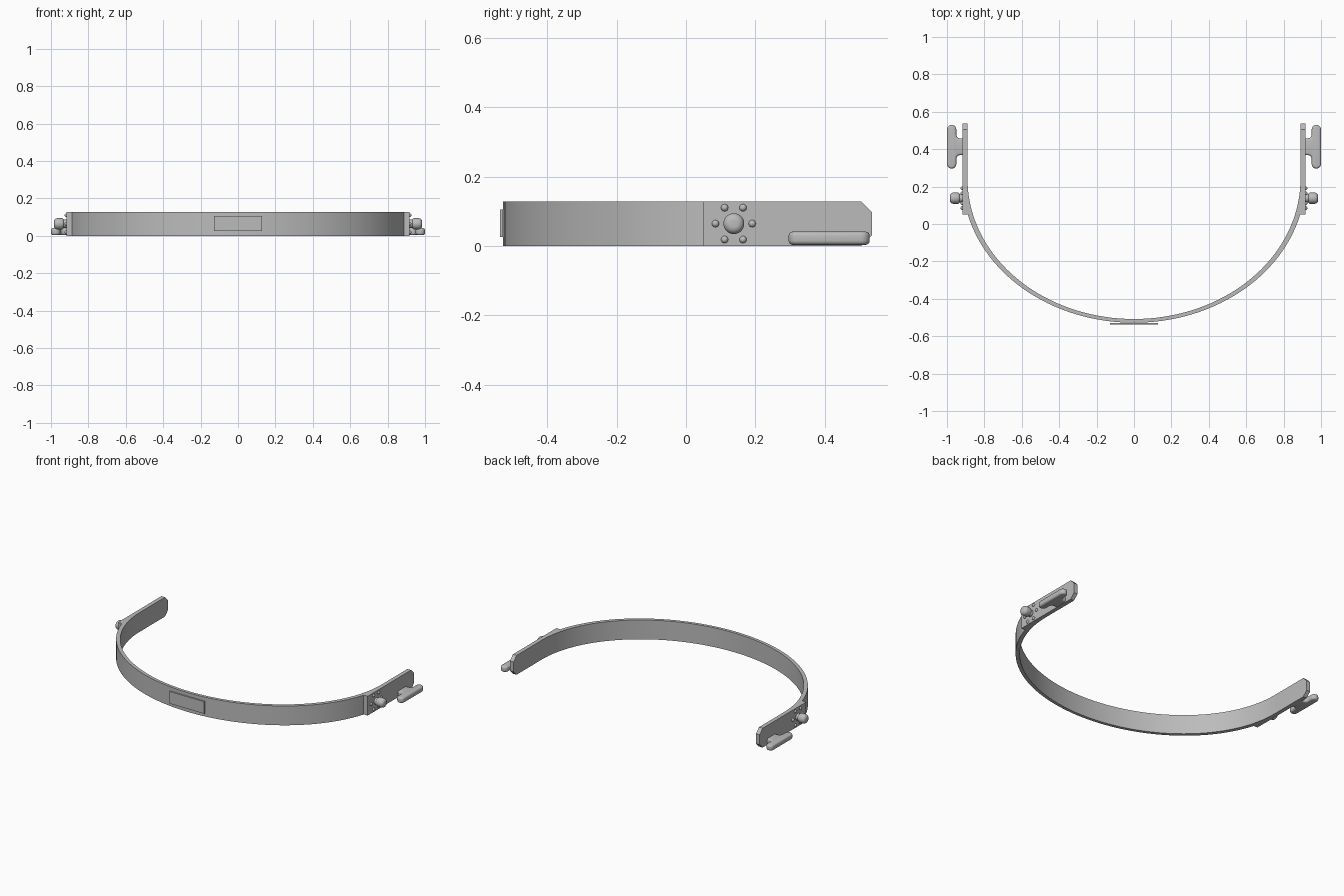
import bpy
import bmesh
from math import cos, sin, pi, radians
from mathutils import Vector, Matrix

if "Cube" in bpy.data.objects:
    bpy.data.objects.remove(bpy.data.objects["Cube"], do_unlink=True)

GREY = (0.5, 0.5, 0.5, 1)
grey = bpy.data.materials.new("plain grey")
grey.diffuse_color = GREY
grey.use_nodes = True
grey.node_tree.nodes["Principled BSDF"].inputs["Base Color"].default_value = GREY

HEIGHT = 0.128
ARM_IN, ARM_OUT = 0.89, 0.917
JOIN_Y, END_Y = 0.24, 0.537


def finish(bm, name, mirrored=True):
    """Turn a bmesh into a shaded object, optionally mirrored across x."""
    bmesh.ops.recalc_face_normals(bm, faces=bm.faces)
    mesh = bpy.data.meshes.new(name)
    bm.to_mesh(mesh)
    bm.free()
    mesh.materials.append(grey)
    obj = bpy.data.objects.new(name, mesh)
    bpy.context.collection.objects.link(obj)
    bpy.ops.object.select_all(action='DESELECT')
    obj.select_set(True)
    bpy.context.view_layer.objects.active = obj
    bpy.ops.object.shade_smooth_by_angle(angle=radians(35))
    if mirrored:
        obj.modifiers.new("Mirror", 'MIRROR').use_axis[0] = True
    return obj


def prism(points, depth):
    """Extrude a closed outline of 3D points along a depth vector."""
    bm = bmesh.new()
    face = bm.faces.new([bm.verts.new(p) for p in points])
    new = bmesh.ops.extrude_face_region(bm, geom=[face])["geom"]
    verts = [v for v in new if isinstance(v, bmesh.types.BMVert)]
    bmesh.ops.translate(bm, verts=verts, vec=depth)
    return bm


def arc(cx, cy, rx, ry, start, end, steps):
    angles = [radians(start + (end - start) * i / steps) for i in range(steps + 1)]
    return [(cx + rx * cos(a), cy + ry * sin(a)) for a in angles]


# Curved band: a half ellipse of strip, open at the back
outer = arc(0, JOIN_Y, ARM_OUT, 0.768, 180, 360, 72)
inner = arc(0, JOIN_Y, ARM_IN, 0.748, 180, 360, 72)
bm = bmesh.new()
rings = []
for (ox, oy), (ix, iy) in zip(outer, inner):
    section = [(ox, oy, 0), (ox, oy, HEIGHT), (ix, iy, HEIGHT), (ix, iy, 0)]
    rings.append([bm.verts.new(p) for p in section])
for a, b in zip(rings, rings[1:]):
    for i in range(4):
        j = (i + 1) % 4
        bm.faces.new((a[i], a[j], b[j], b[i]))
bm.faces.new(rings[0])
bm.faces.new(rings[-1])
finish(bm, "curved_band", mirrored=False)

# Straight arms with clipped rear corners
cut = 0.031
side = [(JOIN_Y, 0), (END_Y - cut, 0), (END_Y, cut),
        (END_Y, HEIGHT - cut), (END_Y - cut, HEIGHT), (JOIN_Y, HEIGHT)]
finish(prism([(ARM_IN, y, z) for y, z in side], Vector((ARM_OUT - ARM_IN, 0, 0))),
       "side_arm")

# Flat mounting pads filling the outside of the bend
pad = [(ARM_OUT, 0.05), (ARM_OUT, JOIN_Y), (0.903, JOIN_Y), (0.87, 0.05)]
finish(prism([(x, y, 0) for x, y in pad], Vector((0, 0, HEIGHT))), "mounting_pad")

# Thin plate on the front
plate = [(-0.128, 0.025), (0.128, 0.025), (0.128, 0.105), (-0.128, 0.105)]
finish(prism([(x, -0.537, z) for x, z in plate], Vector((0, 0.009, 0))),
       "front_plate", mirrored=False)

# Round-headed peg, lathed around the x axis
PEG = Vector((0, 0.138, 0.064))
profile = [(0.91, 0), (0.91, 0.022), (0.932, 0.022), (0.935, 0.027), (0.94, 0.03)]
profile += [(0.965 + 0.02 * sin(t), 0.01 + 0.02 * cos(t))
            for t in [i * pi / 12 for i in range(7)]] + [(0.985, 0)]
bm = bmesh.new()
verts = [bm.verts.new((x, PEG.y, PEG.z + r)) for x, r in profile]
edges = [bm.edges.new(pair) for pair in zip(verts, verts[1:])]
bmesh.ops.spin(bm, geom=verts + edges, cent=PEG, axis=(1, 0, 0),
               angle=2 * pi, steps=28, use_duplicate=False)
bmesh.ops.remove_doubles(bm, verts=bm.verts, dist=0.0001)
finish(bm, "peg")

# Ring of six small studs around the peg
bm = bmesh.new()
for i in range(6):
    a = i * pi / 3
    spot = Vector((ARM_OUT, PEG.y + 0.053 * cos(a), PEG.z + 0.053 * sin(a)))
    bmesh.ops.create_uvsphere(bm, u_segments=14, v_segments=8, radius=0.0105,
                              matrix=Matrix.Translation(spot))
finish(bm, "studs")

# T-shaped hook: rounded bar on a short filleted stem
MID = 0.413
half = [(0.905, 0.045), (0.93, 0.045)]
half += arc(0.93, 0.065, 0.02, 0.02, 270, 360, 5)[1:]
half += arc(0.975, 0.092, 0.025, 0.025, 180, 90, 8)
half += arc(0.975, 0.092, 0.025, 0.025, 90, 0, 8)[1:]
outline = [(x, MID + y) for x, y in half] + [(x, MID - y) for x, y in reversed(half)]
bm = prism([(x, y, 0.003) for x, y in outline], Vector((0, 0, 0.038)))
rims = [e for e in bm.edges if abs(e.verts[0].co.z - e.verts[1].co.z) < 0.001]
bmesh.ops.bevel(bm, geom=rims, offset=0.012, segments=4, profile=0.5,
                affect='EDGES', clamp_overlap=True)
finish(bm, "hook")
